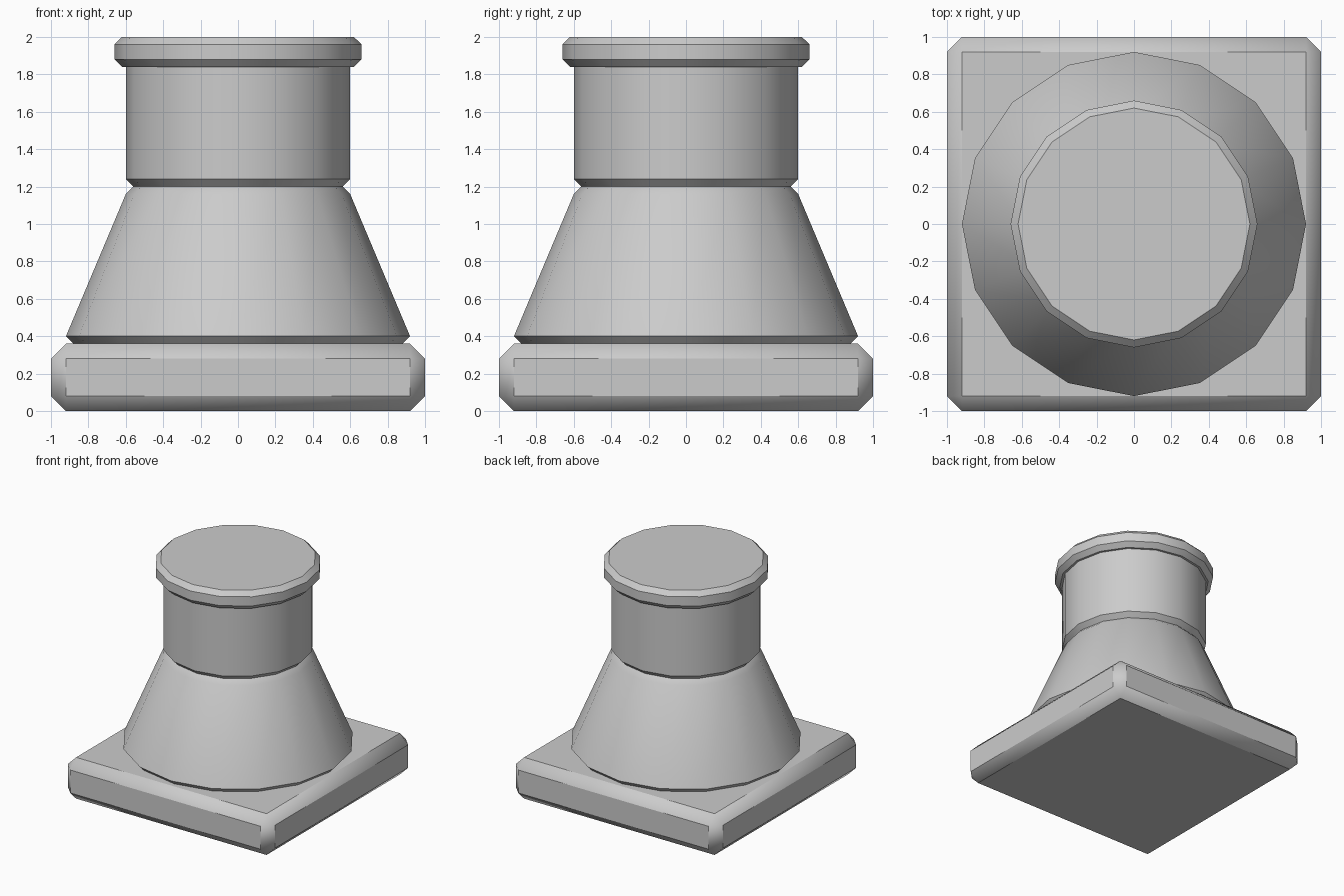
import bpy, bmesh, math

if "Cube" in bpy.data.objects:
    bpy.data.objects.remove(bpy.data.objects["Cube"])


def finish(name, bm):
    bmesh.ops.recalc_face_normals(bm, faces=bm.faces)
    mesh = bpy.data.meshes.new(name)
    bm.to_mesh(mesh)
    bm.free()
    obj = bpy.data.objects.new(name, mesh)
    bpy.context.collection.objects.link(obj)
    bpy.ops.object.select_all(action='DESELECT')
    obj.select_set(True)
    bpy.context.view_layer.objects.active = obj
    bpy.ops.object.shade_smooth_by_angle(angle=math.radians(40))
    return obj


def turned(name, profile, sides=16):
    """Closed solid of revolution from (radius, height) points."""
    bm = bmesh.new()
    rings = [[bm.verts.new((r * math.cos(a), r * math.sin(a), z))
              for a in (2 * math.pi * i / sides for i in range(sides))]
             for r, z in profile]
    for low, high in zip(rings, rings[1:]):
        for i in range(sides):
            j = (i + 1) % sides
            bm.faces.new((low[i], low[j], high[j], high[i]))
    bm.faces.new(rings[0][::-1])
    bm.faces.new(rings[-1])
    return finish(name, bm)


# Square plinth with chamfered edges
bm = bmesh.new()
bmesh.ops.create_cube(bm, size=1)
for v in bm.verts:
    v.co = (v.co.x * 2, v.co.y * 2, (v.co.z + 0.5) * 0.36)
bmesh.ops.bevel(bm, geom=bm.edges[:], offset=0.08, offset_type='OFFSET',
                segments=1, profile=0.5, affect='EDGES')
finish("plinth", bm)

# Tapered body
turned("tapered_body", [(0.88, 0.36), (0.92, 0.40), (0.60, 1.16), (0.56, 1.20)])

# Straight neck, its top tucked into the rim
turned("neck", [(0.56, 1.20), (0.60, 1.24), (0.60, 1.86)])

# Rim cap
turned("rim_cap", [(0.62, 1.84), (0.66, 1.88), (0.66, 1.96), (0.62, 2.00)])
